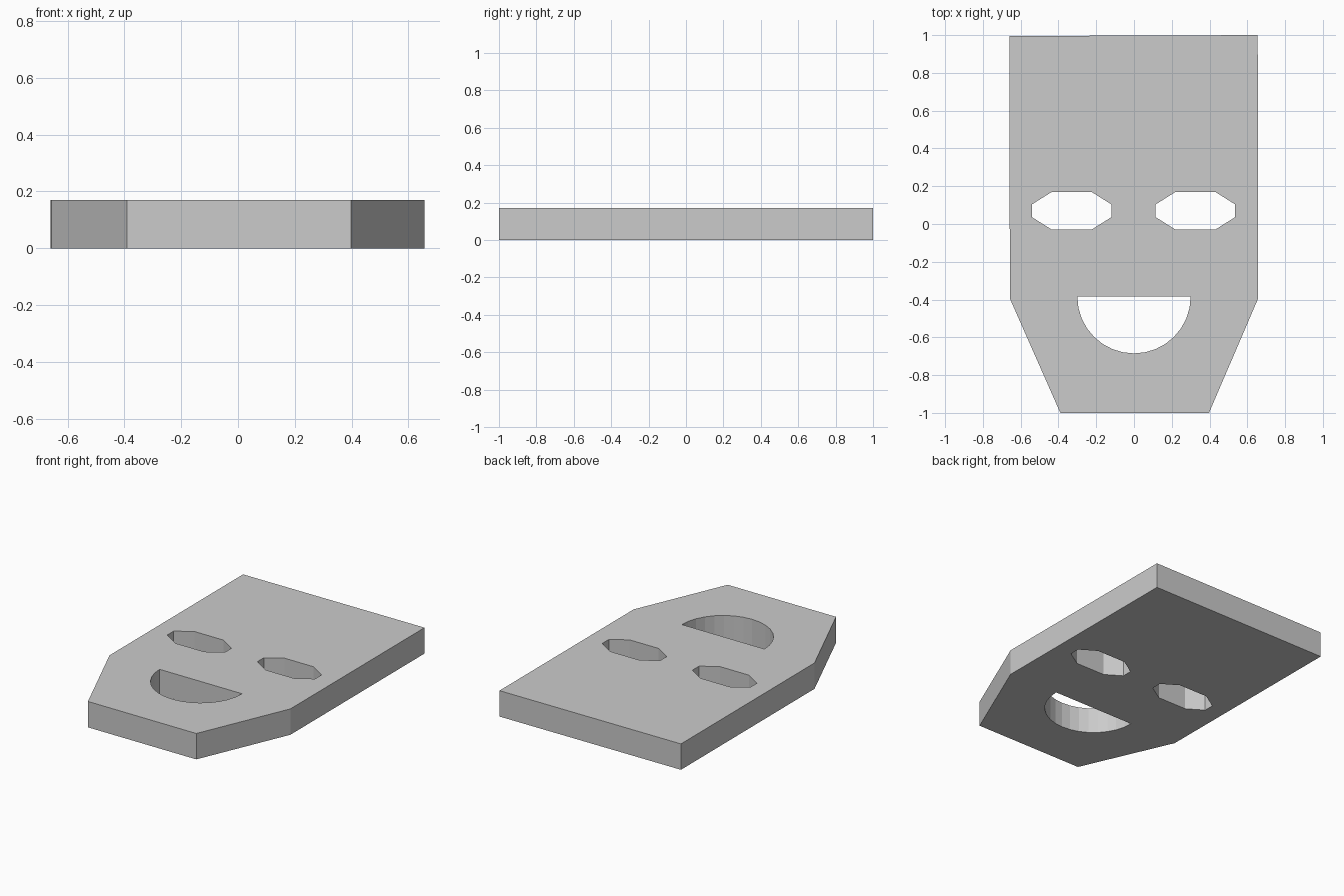
import bpy, bmesh, math

if "Cube" in bpy.data.objects:
    bpy.data.objects.remove(bpy.data.objects["Cube"])

THICKNESS = 0.17


def eye_outline(cx, cy=0.07):
    # Stretched octagon, built from one quarter mirrored both ways
    quarter = [(0.21, 0.034), (0.105, 0.10)]
    right = [(x, -y) for x, y in reversed(quarter)] + quarter
    left = [(-x, -y) for x, y in right]
    return [(cx + x, cy + y) for x, y in right + left]


def half_round(cx, cy, radius, segments):
    # Lower half of a circle, closed by a straight upper edge
    angles = [math.pi + math.pi * i / segments for i in range(segments + 1)]
    return [(cx + radius * math.cos(a), cy + radius * math.sin(a)) for a in angles]


def plate(name, outlines, thickness):
    # First outline is the rim, the others become holes
    curve = bpy.data.curves.new(name, 'CURVE')
    curve.dimensions = '2D'
    curve.fill_mode = 'BOTH'
    curve.extrude = thickness / 2
    for points in outlines:
        spline = curve.splines.new('POLY')
        spline.points.add(len(points) - 1)
        for p, (x, y) in zip(spline.points, points):
            p.co = (x, y, 0, 1)
        spline.use_cyclic_u = True
    obj = bpy.data.objects.new(name, curve)
    bpy.context.collection.objects.link(obj)
    bpy.context.view_layer.objects.active = obj
    obj.select_set(True)
    bpy.ops.object.convert(target='MESH')
    obj = bpy.context.object

    # Weld the caps to the walls and merge the flat triangles
    bm = bmesh.new()
    bm.from_mesh(obj.data)
    bmesh.ops.remove_doubles(bm, verts=bm.verts, dist=1e-4)
    bmesh.ops.translate(bm, verts=bm.verts, vec=(0, 0, thickness / 2))
    bmesh.ops.recalc_face_normals(bm, faces=bm.faces)
    for f in bm.faces:
        f.smooth = False
    bm.to_mesh(obj.data)
    bm.free()
    return obj


# Face-shaped plate with a tapered chin
rim = [(-0.66, 0.995), (0.655, 1.0), (0.657, -0.395),
       (0.397, -1.0), (-0.39, -1.0), (-0.657, -0.395)]

# Eye holes and mouth hole
holes = [eye_outline(-0.33), eye_outline(0.325), half_round(0, -0.385, 0.30, 16)]

plate("mask_plate", [rim] + holes, THICKNESS)
